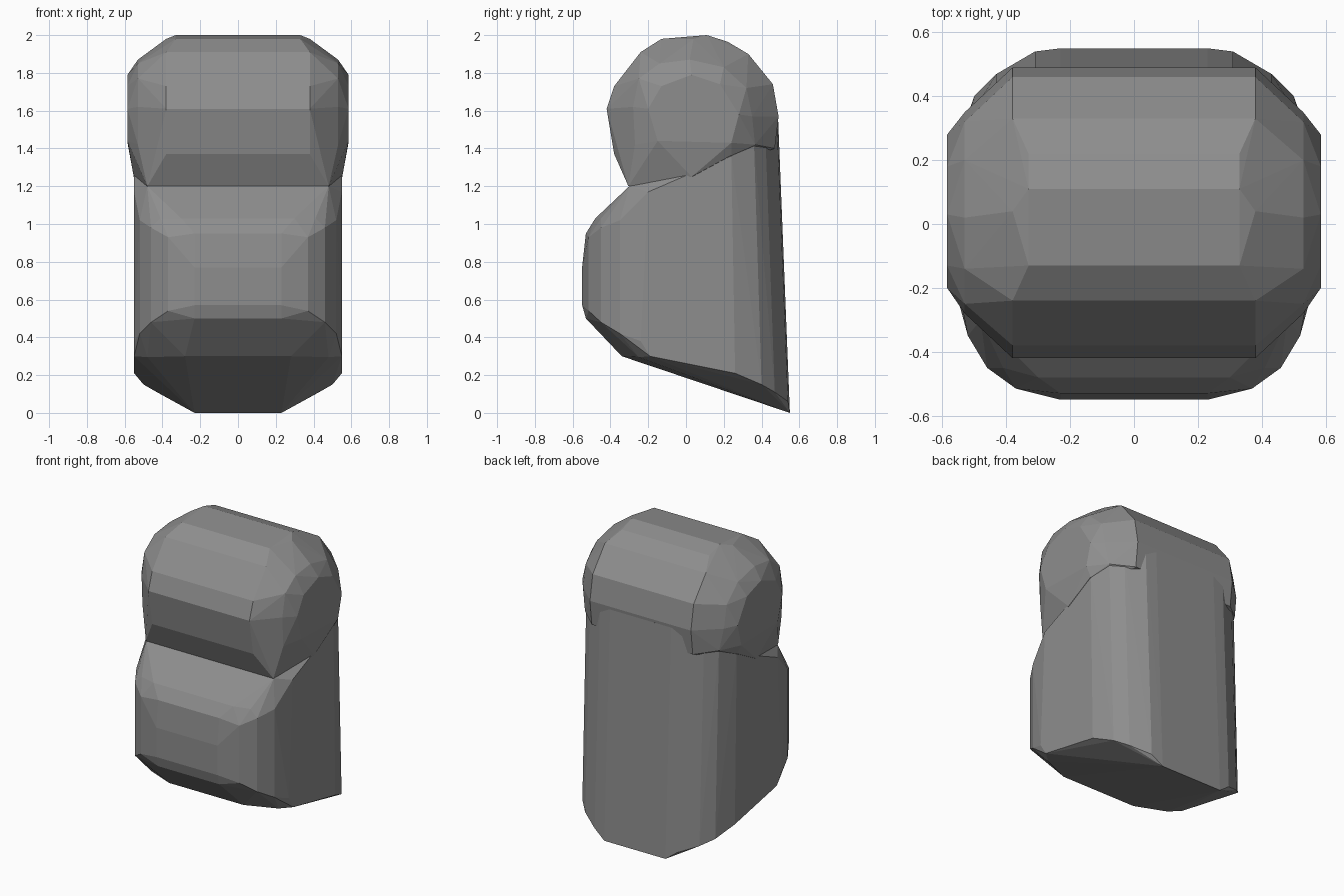
import bpy, bmesh


def hull(name, points):
    """Mirror the points across x = 0 and wrap them in a flat-faced hull."""
    bm = bmesh.new()
    for x, y, z in points:
        for s in (-1, 1):
            bm.verts.new((s * x, y, z))
    res = bmesh.ops.convex_hull(bm, input=bm.verts)
    junk = {g for g in res["geom_interior"] + res["geom_unused"]
            if isinstance(g, bmesh.types.BMVert)}
    bmesh.ops.delete(bm, geom=list(junk), context='VERTS')
    bmesh.ops.recalc_face_normals(bm, faces=bm.faces)
    me = bpy.data.meshes.new(name)
    bm.to_mesh(me)
    bm.free()
    ob = bpy.data.objects.new(name, me)
    bpy.context.collection.objects.link(ob)
    return ob


# Dark grey surface
grey = bpy.data.materials.new("dark_grey")
grey.diffuse_color = (0.27, 0.27, 0.27, 1)

# Lower body: plan outline with lower and upper heights, back to front
# (x, y at base, z base, y at top, z top)
outline = [
    (0.23, 0.55, 0.0, 0.488, 1.55),
    (0.31, 0.54, 0.06, 0.482, 1.53),
    (0.43, 0.47, 0.11, 0.42, 1.48),
    (0.50, 0.40, 0.15, 0.36, 1.43),
    (0.55, 0.26, 0.21, 0.24, 1.36),
    (0.55, 0.03, 0.28, 0.03, 1.25),
    (0.55, -0.24, 0.38, -0.20, 1.17),
    (0.52, -0.35, 0.42, -0.35, 1.02),
    (0.46, -0.45, 0.48, -0.45, 0.98),
    (0.37, -0.515, 0.54, -0.515, 0.93),
    (0.23, -0.53, 0.50, -0.53, 0.95),
    (0.23, -0.55, 0.57, -0.55, 0.77),
]
pts = []
for x, y0, z0, y1, z1 in outline:
    pts += [(x, y0, z0), (x, y1, z1)]
# Slanted underside edge and sloping shoulder
pts += [(0.28, -0.34, 0.30), (0.48, -0.25, 0.295), (0.55, -0.19, 0.30),
        (0.30, -0.48, 1.03), (0.41, -0.45, 1.03), (0.48, -0.30, 1.20)]
body = hull("body", pts)

# Head: side profiles (y, z) at increasing half widths
middle = [(0.11, 2.0), (-0.13, 1.98), (-0.24, 1.91), (-0.38, 1.73),
          (-0.42, 1.61), (-0.38, 1.37), (-0.30, 1.20), (0.22, 1.965),
          (0.33, 1.90), (0.46, 1.74), (0.49, 1.57), (0.47, 1.40)]
shoulder = [(0.02, 1.87), (-0.14, 1.85), (-0.25, 1.77), (-0.28, 1.62),
            (-0.27, 1.42), (0.20, 1.83), (0.32, 1.72), (0.35, 1.57)]
cheek = [(0.03, 1.79), (-0.13, 1.73), (-0.20, 1.61), (-0.15, 1.44),
         (0.18, 1.74), (0.28, 1.58), (0.24, 1.43)]
pts = [(0.33 if z > 1.96 else 0.38, y, z) for y, z in middle]
pts += [(0.53, y, z) for y, z in shoulder]
pts += [(0.585, y, z) for y, z in cheek]
# Lower rim that meets the body
pts += [(0.38, 0.04, 1.98), (0.48, -0.305, 1.20), (0.552, 0.03, 1.25),
        (0.552, 0.242, 1.365), (0.505, 0.365, 1.42), (0.435, 0.425, 1.42)]
head = hull("head", pts)

# Fuse the two volumes into one solid
mod = body.modifiers.new("fuse", 'BOOLEAN')
mod.operation = 'UNION'
mod.solver = 'EXACT'
mod.object = head
bpy.context.view_layer.objects.active = body
bpy.ops.object.modifier_apply(modifier=mod.name)
bpy.data.objects.remove(head)
body.data.materials.clear()
body.data.materials.append(grey)
